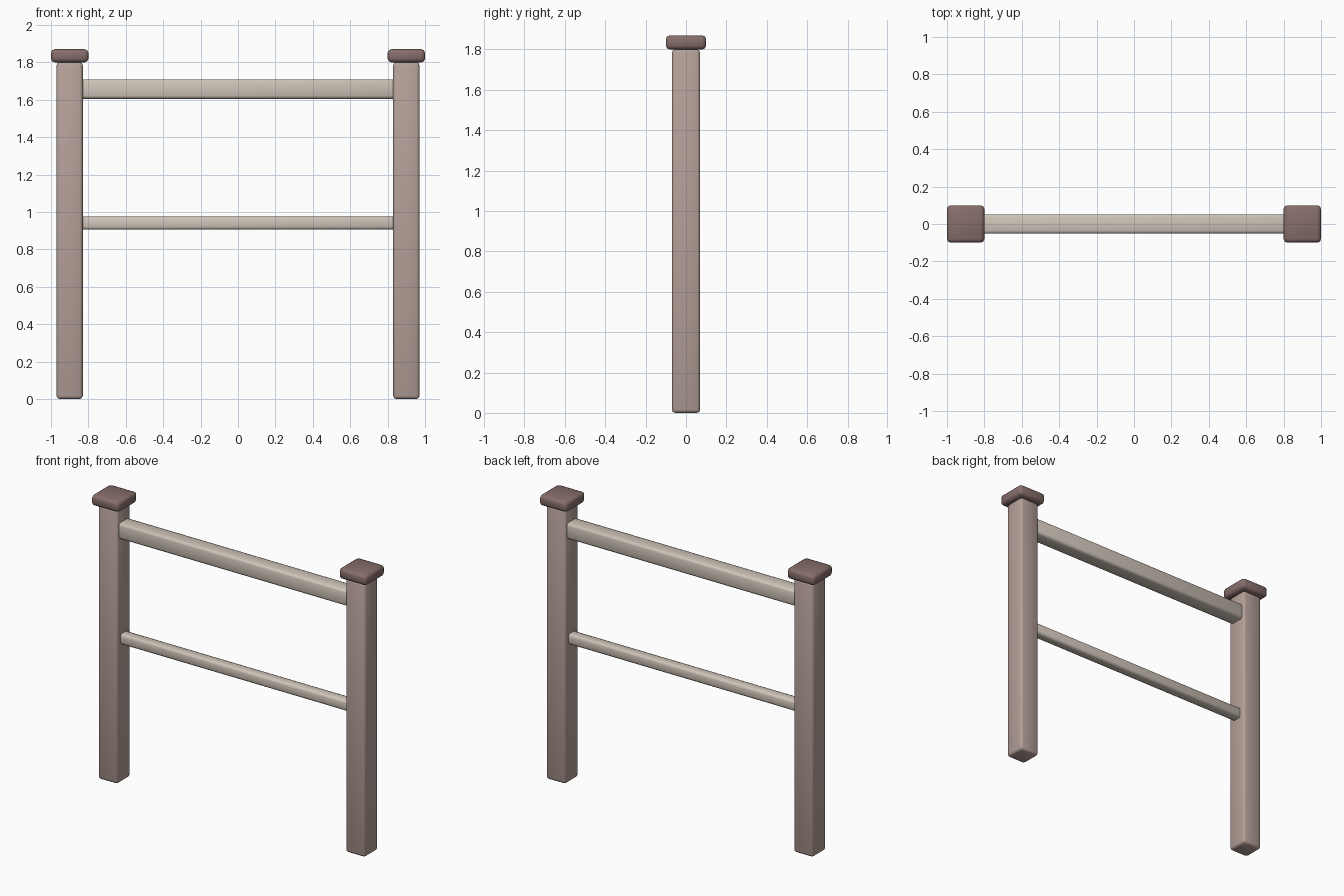
import bpy
import math

default = bpy.data.objects.get("Cube")
if default:
    bpy.data.objects.remove(default, do_unlink=True)


def make_material(name, rgb):
    mat = bpy.data.materials.new(name)
    mat.use_nodes = True
    colour = (*rgb, 1.0)
    mat.diffuse_color = colour
    mat.node_tree.nodes["Principled BSDF"].inputs["Base Color"].default_value = colour
    return mat


post_wood = make_material("dusty brown wood", (0.46, 0.35, 0.315))
cap_wood = make_material("dark brown wood", (0.24, 0.155, 0.147))
rail_wood = make_material("pale beige wood", (0.62, 0.55, 0.48))


def soft_box(name, size, centre, mat, bevel):
    """Box with rounded edges and smooth shading."""
    bpy.ops.mesh.primitive_cube_add(size=1, location=centre)
    obj = bpy.context.object
    obj.name = name
    obj.scale = size
    bpy.ops.object.transform_apply(location=False, rotation=False, scale=True)
    obj.data.materials.append(mat)
    mod = obj.modifiers.new("rounded edges", "BEVEL")
    mod.width = bevel
    mod.segments = 2
    bpy.ops.object.modifier_apply(modifier=mod.name)
    bpy.ops.object.shade_smooth_by_angle(angle=math.radians(50))
    return obj


# Posts with square caps
for side, x in (("left", 0.9), ("right", -0.9)):
    soft_box(f"{side}_post", (0.14, 0.14, 1.8), (x, 0, 0.9), post_wood, 0.016)
    soft_box(f"{side}_post_cap", (0.2, 0.2, 0.07), (x, 0, 1.835), cap_wood, 0.02)

# Rails running between the posts
for name, thickness, z in (("top_rail", 0.104, 1.657), ("lower_rail", 0.07, 0.94)):
    soft_box(name, (1.69, thickness, thickness), (0, 0, z), rail_wood, 0.016)
